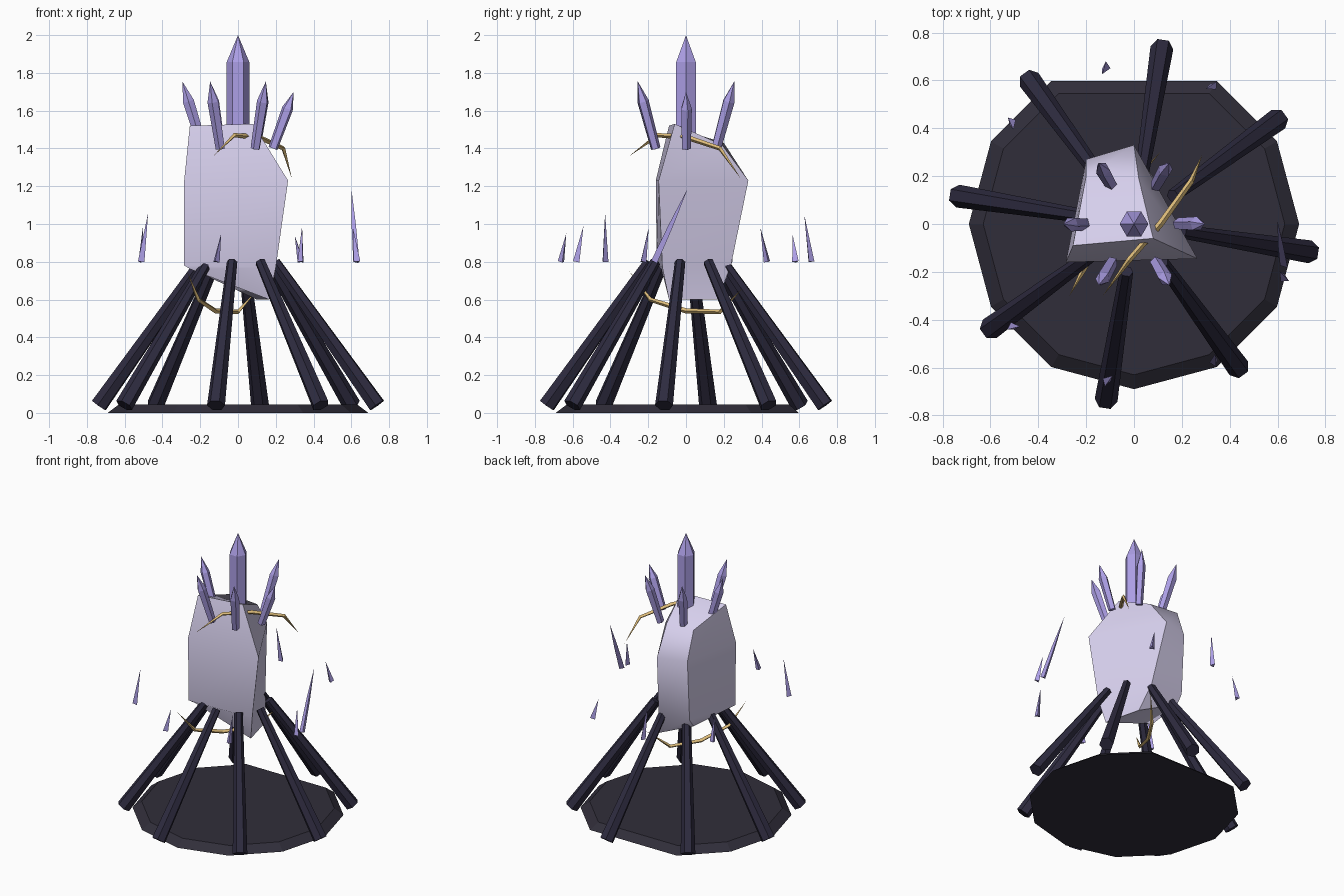
import bpy, bmesh, math
from mathutils import Vector

if "Cube" in bpy.data.objects:
    bpy.data.objects.remove(bpy.data.objects["Cube"])


def material(name, rgb):
    m = bpy.data.materials.new(name)
    m.diffuse_color = (*rgb, 1)
    m.use_nodes = True
    m.node_tree.nodes["Principled BSDF"].inputs["Base Color"].default_value = m.diffuse_color
    return m


STONE = material("dark_stone", (0.03, 0.027, 0.042))
LEG = material("dark_crystal", (0.027, 0.024, 0.05))
BODY = material("pale_crystal", (0.68, 0.63, 0.85))
VIOLET = material("violet_crystal", (0.42, 0.35, 0.80))
GOLD = material("gold", (0.75, 0.52, 0.20))


def polar(r, deg, z):
    a = math.radians(deg)
    return Vector((r * math.cos(a), r * math.sin(a), z))


def loft(name, rings, mat):
    """Skin a stack of equal-length point rings and cap both ends."""
    bm = bmesh.new()
    rows = [[bm.verts.new(p) for p in ring] for ring in rings]
    n = len(rows[0])
    for lo, hi in zip(rows, rows[1:]):
        for i in range(n):
            j = (i + 1) % n
            bm.faces.new((lo[i], lo[j], hi[j], hi[i]))
    bm.faces.new(rows[0][::-1])
    bm.faces.new(rows[-1])
    bmesh.ops.remove_doubles(bm, verts=bm.verts, dist=1e-4)
    bmesh.ops.recalc_face_normals(bm, faces=bm.faces)
    me = bpy.data.meshes.new(name)
    bm.to_mesh(me)
    bm.free()
    ob = bpy.data.objects.new(name, me)
    bpy.context.collection.objects.link(ob)
    me.materials.append(mat)
    return ob


def spike(name, start, end, profile, sides, mat):
    """Prism along start-end; profile lists (fraction, radius)."""
    start, end = Vector(start), Vector(end)
    q = (end - start).to_track_quat('Z', 'Y')
    rings = [[start.lerp(end, t) + q @ polar(max(r, 1e-6), 360 * i / sides, 0)
              for i in range(sides)] for t, r in profile]
    return loft(name, rings, mat)


# base slab: a twelve-gon with its rear corner broken off
angles = [30 * i for i in range(12) if i != 3]
loft("base_slab", [[polar(0.69, a, 0) for a in angles],
                   [polar(0.63, a, 0.045) for a in angles]], STONE)

# eight leaning legs
for i in range(8):
    a = 36 + 45 * i
    spike(f"leg_{i + 1}", polar(0.745, a, 0.04), polar(0.20, a, 0.80),
          [(0, 0.048), (1, 0.028)], 6, LEG)

# crystal body: four-cornered rings, lopsided at top and bottom
body = loft("crystal_body", [
    [(-.25, -.13, .76), (.165, -.09, .60), (.10, .17, .60), (-.20, .20, .74)],
    [(-.285, -.155, .78), (.20, -.125, .77), (.05, .24, .79), (-.20, .245, .80)],
    [(-.285, -.16, 1.23), (.265, -.145, 1.23), (0, .33, 1.23), (-.20, .27, 1.23)],
    [(-.255, -.09, 1.52), (.08, -.06, 1.53), (.02, .19, 1.42), (-.20, .20, 1.43)],
], BODY)
bpy.context.view_layer.objects.active = body
body.select_set(True)
bpy.ops.object.shade_smooth_by_angle(angle=math.radians(50))

# crown: tall centre spike ringed by six splayed ones
spike("crown_centre", (0, 0, 1.45), (0, 0, 2.0),
      [(0, 0.06), (0.74, 0.06), (1, 0)], 6, VIOLET)
for i in range(6):
    top = 1.70 if i == 0 else 1.755
    spike(f"crown_spike_{i + 1}", polar(0.185, 60 * i, 1.40),
          polar(0.295, 60 * i, top), [(0, 0.026), (0.7, 0.031), (1, 0)], 5, VIOLET)

# floating shards
shards = [(60, .94), (100, 1.05), (140, .98), (220, 1.06),
          (260, .95), (300, .99), (340, .98)]
for i, (a, top) in enumerate(shards):
    spike(f"shard_{i + 1}", polar(0.67, a, 0.80), polar(0.64, a + 2, top),
          [(0, 0.02), (1, 0)], 3, VIOLET)
spike("long_shard", (.63, -.17, .80), (.60, .01, 1.19),
      [(0, 0.02), (0.5, 0.014), (1, 0)], 3, VIOLET)


# gold filaments, tapering to points
def filament(name, pts):
    radii = [0, 0.012, 0.014, 0.012, 0]
    rings = []
    for i, p in enumerate(pts):
        d = Vector(pts[min(i + 1, 4)]) - Vector(pts[max(i - 1, 0)])
        q = d.to_track_quat('Z', 'Y')
        rings.append([Vector(p) + q @ polar(max(radii[i], 1e-6), 90 * k, 0)
                      for k in range(4)])
    loft(name, rings, GOLD)


filament("upper_filament", [(-.13, -.30, 1.36), (-.02, -.15, 1.47), (.11, 0, 1.46),
                            (.24, .18, 1.40), (.285, .29, 1.24)])
filament("lower_filament", [(-.27, -.30, .75), (-.21, -.19, .60), (-.12, 0, .54),
                            (0, .18, .535), (.11, .30, .66)])
